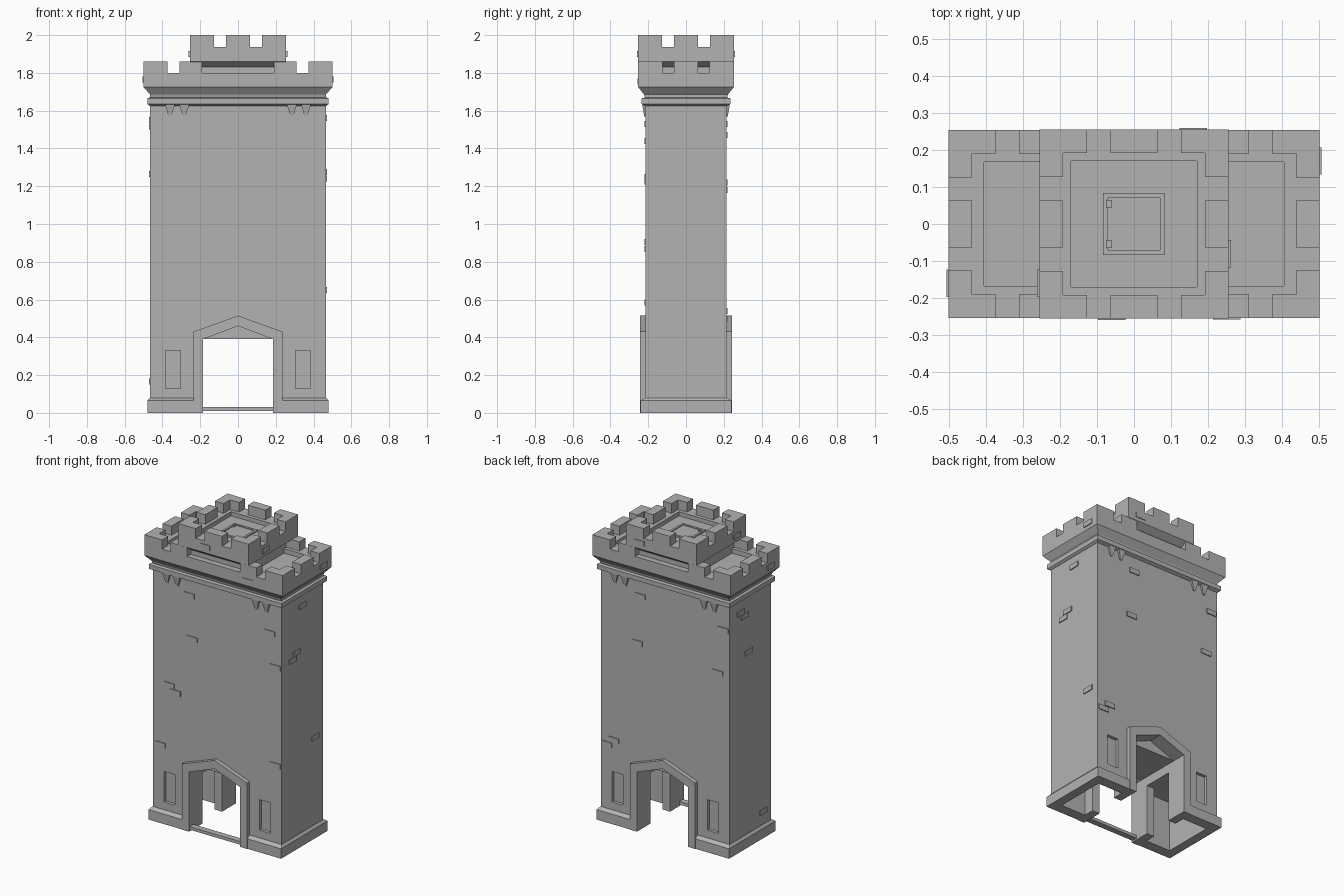
import bpy, bmesh

if "Cube" in bpy.data.objects:
    bpy.data.objects.remove(bpy.data.objects["Cube"], do_unlink=True)

stone = bpy.data.materials.new("grey_stone")
stone.use_nodes = True
GREY = (0.45, 0.45, 0.45, 1)
stone.diffuse_color = GREY
stone.node_tree.nodes["Principled BSDF"].inputs["Base Color"].default_value = GREY


def finish(name, bm):
    bmesh.ops.recalc_face_normals(bm, faces=bm.faces)
    mesh = bpy.data.meshes.new(name)
    bm.to_mesh(mesh)
    bm.free()
    mesh.materials.append(stone)
    ob = bpy.data.objects.new(name, mesh)
    bpy.context.collection.objects.link(ob)
    return ob


def loft(name, rings, cx=0, cy=0):
    """Stack of rectangles (half x, half y, z), closed at both ends."""
    bm = bmesh.new()
    loops = [[bm.verts.new((cx + sx * hx, cy + sy * hy, z))
              for sx, sy in ((-1, -1), (1, -1), (1, 1), (-1, 1))]
             for hx, hy, z in rings]
    for a, b in zip(loops, loops[1:]):
        for i in range(4):
            j = (i + 1) % 4
            bm.faces.new((a[i], a[j], b[j], b[i]))
    bm.faces.new(loops[0][::-1])
    bm.faces.new(loops[-1])
    return finish(name, bm)


def box(name, x0, x1, y0, y1, z0, z1):
    hx, hy = abs(x1 - x0) / 2, abs(y1 - y0) / 2
    return loft(name, [(hx, hy, z0), (hx, hy, z1)], (x0 + x1) / 2, (y0 + y1) / 2)


def prism(name, outline, y0, y1):
    """Outline in x and z, extruded along y."""
    bm = bmesh.new()
    a = [bm.verts.new((x, y0, z)) for x, z in outline]
    b = [bm.verts.new((x, y1, z)) for x, z in outline]
    bm.faces.new(a)
    bm.faces.new(b[::-1])
    for i in range(len(a)):
        j = (i + 1) % len(a)
        bm.faces.new((a[i], b[i], b[j], a[j]))
    return finish(name, bm)


def gable(w, shoulder, peak, base=0):
    return [(-w, base), (w, base), (w, shoulder), (0, peak), (-w, shoulder)]


def cut(ob, cutters):
    bpy.context.view_layer.objects.active = ob
    for c in cutters:
        mod = ob.modifiers.new("cut", 'BOOLEAN')
        mod.operation = 'DIFFERENCE'
        mod.solver = 'EXACT'
        mod.object = c
        bpy.ops.object.modifier_apply(modifier=mod.name)


# main shaft, plinth and door surrounds
shaft = loft("tower_shaft", [(.465, .215, 0), (.465, .215, 1.67)])
plinth = loft("plinth", [(.48, .24, 0), (.48, .24, .065), (.467, .217, .08)])
frames = [prism("door_surround", gable(.235, .43, .515), s * .2, s * .243) for s in (-1, 1)]

# cutters: passage, gabled recesses, side rooms, niches
passage = box("passage_cutter", -.185, .185, -.4, .4, -.1, .39)
gables = [prism("gable_cutter", gable(.185, .39, .46, -.1), s * .15, s * .4) for s in (-1, 1)]
rooms, niches = [], []
for s in (-1, 1):
    rooms.append(box("doorway_cutter", s * .15, s * .3, -.1, .1, -.1, .33))
    rooms.append(box("room_cutter", s * .24, s * .42, -.17, .17, -.1, .33))
    for t in (-1, 1):
        niches.append(box("niche_cutter", s * .305, s * .385, t * .195, t * .3, .13, .33))
cut(shaft, [passage] + gables + rooms + niches)
cut(plinth, [passage] + rooms)
for frame in frames:
    cut(frame, [passage] + gables)
for c in [passage] + gables + rooms + niches:
    bpy.data.objects.remove(c, do_unlink=True)
box("threshold", -.186, .186, -.235, -.195, .01, .03)

# cornice with hanging corbel teeth
loft("cornice", [(.466, .216, 1.625), (.48, .235, 1.635), (.48, .235, 1.665), (.466, .216, 1.67)])
for s in (-1, 1):
    for t in (-1, 1):
        for x in (.285, .36):
            bm = bmesh.new()
            top = [bm.verts.new((s * x + dx, t * y, 1.635))
                   for dx, y in ((-.027, .21), (.027, .21), (.027, .232), (-.027, .232))]
            low = [bm.verts.new((s * x + dx, t * y, 1.57))
                   for dx, y in ((-.007, .21), (.007, .21), (.007, .221), (-.007, .221))]
            bm.faces.new(top)
            bm.faces.new(low[::-1])
            for i in range(4):
                j = (i + 1) % 4
                bm.faces.new((top[i], low[i], low[j], top[j]))
            finish("corbel_tooth", bm)

# battlement platform and upper turret, each with a sunken floor
loft("platform", [(.465, .215, 1.66), (.465, .222, 1.685), (.5, .253, 1.725),
                  (.5, .253, 1.8), (.405, .167, 1.8), (.405, .167, 1.77)])
loft("turret", [(.215, .215, 1.765), (.215, .215, 1.83), (.255, .255, 1.86),
                (.255, .255, 1.937), (.17, .17, 1.937), (.17, .17, 1.91)])


def battlements(name, hx, hy, z0, z1):
    t, c = .063, .128
    for s in (-1, 1):
        box(name + "_side_merlon", s * (hx - t), s * hx, -.063, .063, z0, z1)
        for u in (-1, 1):
            x, y = s * hx, u * hy
            box(name + "_corner_merlon", x - s * c, x, y - u * t, y, z0, z1)
            box(name + "_corner_return", x - s * t, x, y - u * c, y - u * t, z0, z1)


battlements("platform", .5, .253, 1.8, 1.86)
battlements("turret", .255, .255, 1.937, 2)
for s in (-1, 1):
    box("turret_front_merlon", -.063, .063, s * .192, s * .255, 1.937, 2)
    for u in (-1, 1):
        box("platform_inner_merlon", u * .19, u * .31, s * .19, s * .253, 1.8, 1.86)

# roof hatch
loft("hatch_frame", [(.084, .084, 1.9), (.084, .084, 1.92), (.07, .07, 1.92), (.07, .07, 1.914)])
for s in (-1, 1):
    box("hatch_hinge", -.075, -.06, s * .045, s * .065, 1.91, 1.925)


# raised bricks: position along the wall and height
def brick(side, along, z, face, w=.037, d=.006):
    if side[1]:
        y = side[1] * face
        box("brick", along - w, along + w, y - side[1] * .01, y + side[1] * d, z - .016, z + .016)
    else:
        x = side[0] * face
        box("brick", x - side[0] * .01, x + side[0] * d, along - w, along + w, z - .016, z + .016)


FRONT, BACK, LEFT, RIGHT = (0, -1), (0, 1), (1, 0), (-1, 0)
for x, z in ((-.18, 1.25), (.42, 1.225), (-.345, .905), (-.3, .868), (.42, .585),
             (-.2, 1.53), (.38, 1.44), (-.41, .5)):
    brick(FRONT, x, z, .215)
for x, z in ((.18, 1.53), (-.42, 1.47), (.42, .5), (.37, .54), (.2, 1.22), (-.38, 1.18)):
    brick(BACK, x, z, .215)
for y, z in ((0, 1.56), (-.1, 1.24), (-.06, 1.275), (.13, .65)):
    brick(LEFT, y, z, .465)
for y, z in ((.1, 1.55), (.06, 1.515), (.02, 1.265), (-.13, .165)):
    brick(RIGHT, y, z, .465)
brick(LEFT, .17, 1.765, .5)
brick(RIGHT, -.16, 1.765, .5)
brick(LEFT, -.08, 1.9, .255)
brick(RIGHT, -.16, 1.9, .255)
brick(FRONT, -.06, 1.9, .255, d=.004)
brick(FRONT, .25, 1.755, .253, d=.004)
brick(BACK, .16, 1.9, .255, d=.004)
